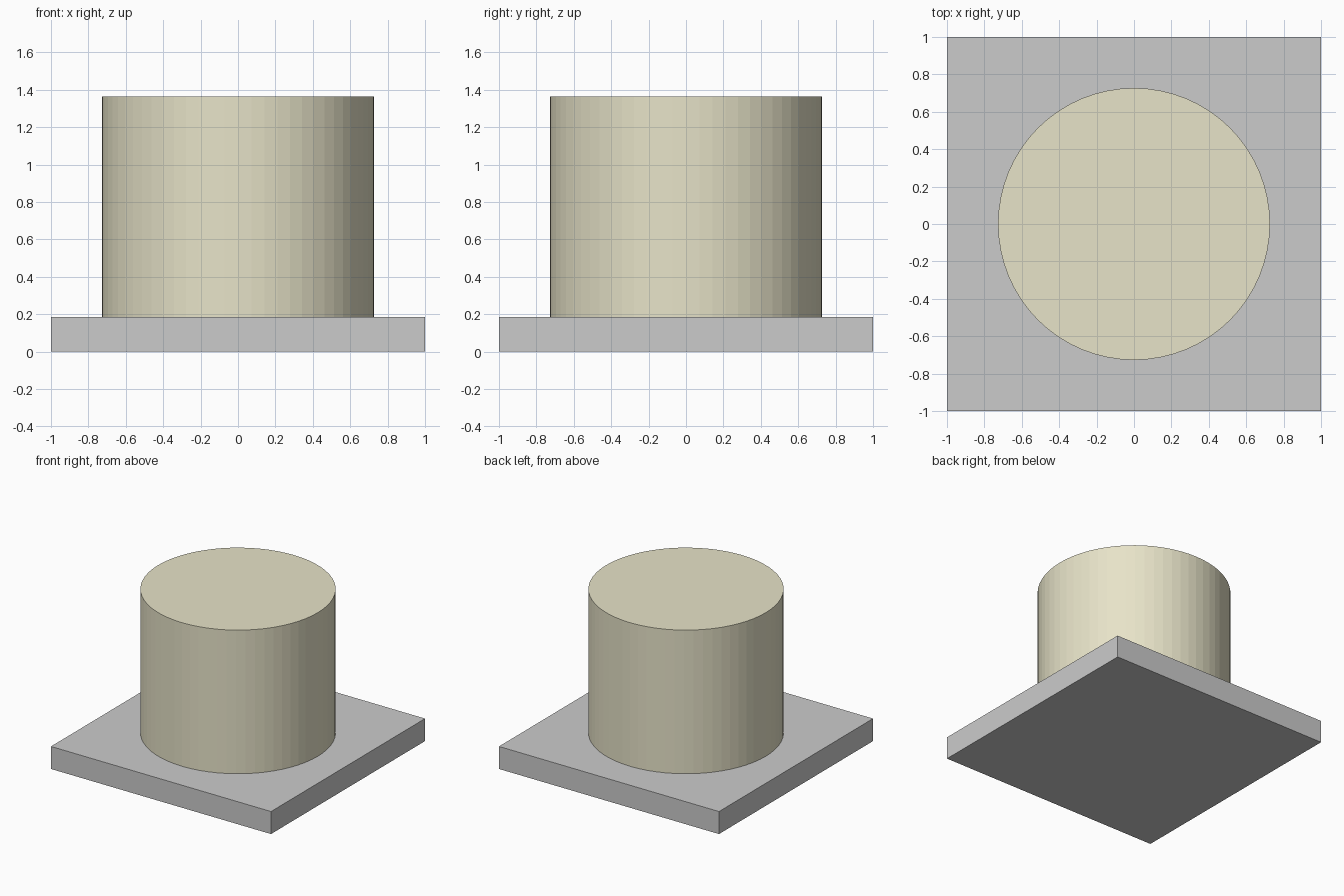
import bpy

if "Cube" in bpy.data.objects:
    bpy.data.objects.remove(bpy.data.objects["Cube"])

BASE_TOP = 0.185
DRUM_TOP = 1.365
DRUM_RADIUS = 0.727


def colour(obj, name, rgba):
    mat = bpy.data.materials.new(name)
    mat.diffuse_color = rgba
    mat.use_nodes = True
    mat.node_tree.nodes["Principled BSDF"].inputs["Base Color"].default_value = mat.diffuse_color
    obj.data.materials.append(mat)


# Square base slab
bpy.ops.mesh.primitive_cube_add(size=1, location=(0, 0, BASE_TOP / 2))
base = bpy.context.object
base.name = "base_slab"
base.scale = (2, 2, BASE_TOP)
bpy.ops.object.transform_apply(location=False, rotation=False, scale=True)

# Faceted cream cylinder standing on the slab
bpy.ops.mesh.primitive_cylinder_add(
    vertices=64, radius=DRUM_RADIUS, depth=DRUM_TOP - BASE_TOP,
    location=(0, 0, (BASE_TOP + DRUM_TOP) / 2))
drum = bpy.context.object
drum.name = "cylinder_body"
colour(drum, "cream", (0.80, 0.77, 0.58, 1))
